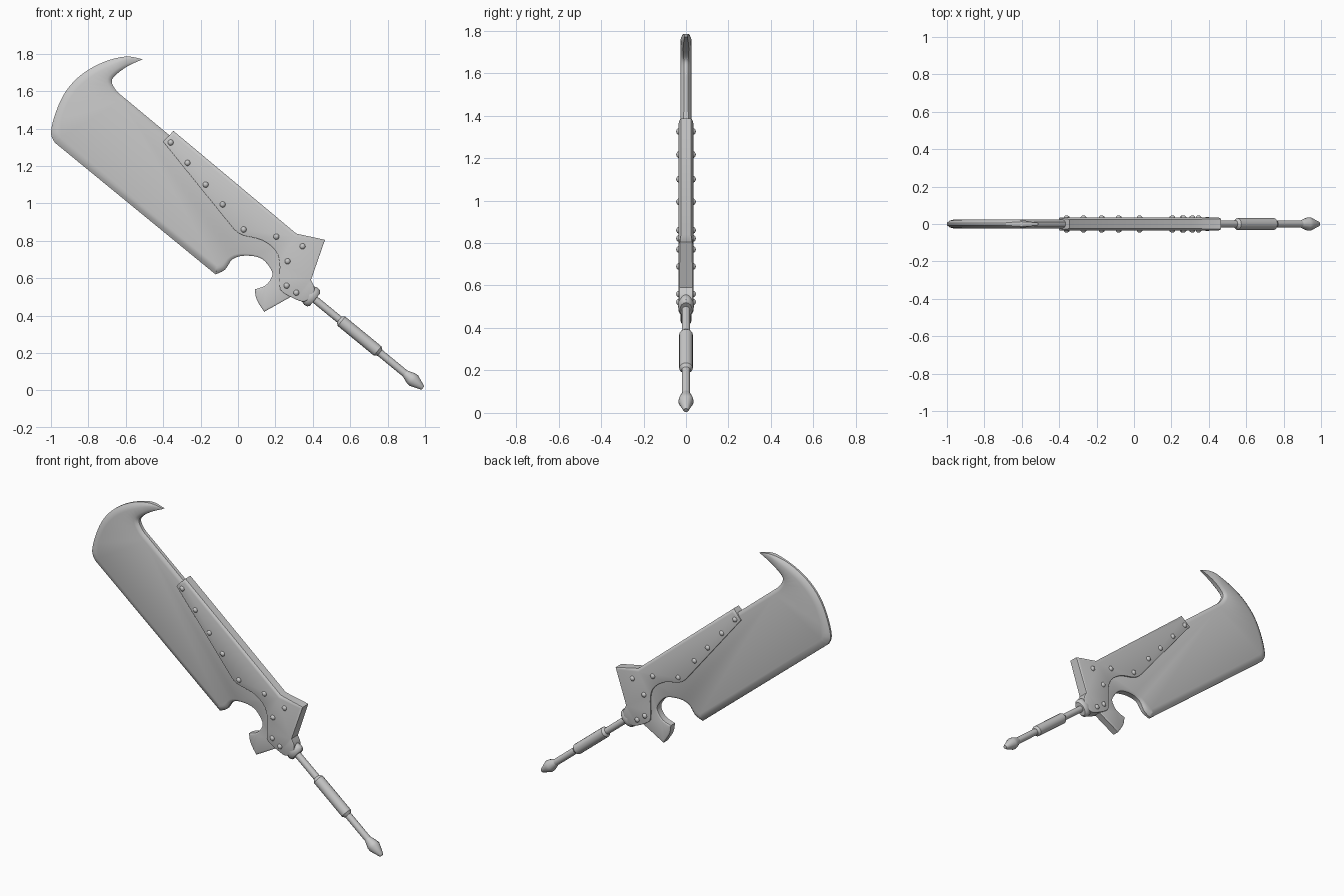
import bpy, bmesh, math
from mathutils import Vector

if "Cube" in bpy.data.objects:
    bpy.data.objects.remove(bpy.data.objects["Cube"])

steel = bpy.data.materials.new("light_steel")
steel.diffuse_color = (0.58, 0.58, 0.58, 1)
steel.use_nodes = True
steel.node_tree.nodes["Principled BSDF"].inputs["Base Color"].default_value = steel.diffuse_color


def finish(name, bm, angle=35):
    bmesh.ops.recalc_face_normals(bm, faces=bm.faces)
    me = bpy.data.meshes.new(name)
    bm.to_mesh(me)
    bm.free()
    me.materials.append(steel)
    ob = bpy.data.objects.new(name, me)
    bpy.context.collection.objects.link(ob)
    bpy.ops.object.select_all(action='DESELECT')
    bpy.context.view_layer.objects.active = ob
    ob.select_set(True)
    bpy.ops.object.shade_smooth_by_angle(angle=math.radians(angle))
    return ob


def smooth_runs(runs, n=4):
    """Join runs of (x, z, bevel) points; runs of three or more become curves."""
    out = []
    for run in runs:
        p = [Vector(q) for q in run]
        if len(p) == 2:
            pts = p
        else:
            e = [p[0]] + p + [p[-1]]
            pts = []
            for i in range(len(p) - 1):
                a, b, c, d = e[i:i + 4]
                for k in range(n):
                    t = k / n
                    pts.append(0.5 * (2*b + (c-a)*t + (2*a-5*b+4*c-d)*t*t
                                      + (3*b-a-3*c+d)*t**3))
            pts.append(p[-1])
        for q in pts:
            if not out or (q - out[-1]).xy.length > 1e-4:
                out.append(q)
    if (out[0] - out[-1]).xy.length < 1e-4:
        out.pop()
    return out


def slab(name, runs, half, taper=lambda x, z: 1.0):
    """Closed outline extruded in y, with rounded edges of varying width."""
    pts = smooth_runs(runs)
    n = len(pts)
    area = sum(pts[i-1].x*pts[i].y - pts[i].x*pts[i-1].y for i in range(n))
    side = 1 if area > 0 else -1
    bm = bmesh.new()
    rings = [[] for _ in range(6)]
    for i, p in enumerate(pts):
        d1 = (p - pts[i-1]).xy.normalized()
        d2 = (pts[(i+1) % n] - p).xy.normalized()
        n1, n2 = Vector((-d1.y, d1.x)), Vector((-d2.y, d2.x))
        m = (n1 + n2).normalized() * side
        w = max(p.z, 0.001)
        m *= w / max(0.6, abs(m.dot(n1)))
        drop = min(half * 0.75, w * 0.6)
        f = taper(p.x, p.y)
        levels = [(1, half), (0.4, half - 0.35*drop), (0, half - drop)]
        levels += [(a, -y) for a, y in reversed(levels)]
        for r, (a, y) in zip(rings, levels):
            r.append(bm.verts.new((p.x + m.x*a, y*f, p.y + m.y*a)))
    for a, b in zip(rings, rings[1:]):
        for i in range(n):
            j = (i + 1) % n
            bm.faces.new((a[i], a[j], b[j], b[i]))
    caps = [bm.faces.new(rings[0]), bm.faces.new(rings[-1])]
    bmesh.ops.recalc_face_normals(bm, faces=bm.faces)
    bmesh.ops.triangulate(bm, faces=caps)
    return finish(name, bm)


# Blade with hooked tip, long cutting edge, finger notch and rear spur
blade = [
    [(-.51, 1.77, .002), (-.60, 1.785, .018), (-.72, 1.755, .035),
     (-.835, 1.69, .04), (-.92, 1.60, .04), (-.973, 1.49, .04),
     (-1.0, 1.38, .04), (-.98, 1.325, .04)],
    [(-.98, 1.325, .04), (-.12, .62, .04)],
    [(-.12, .62, .03), (-.07, .645, .025), (-.03, .70, .02), (.035, .72, .012),
     (.125, .705, .008), (.18, .64, .008), (.178, .60, .008),
     (.145, .56, .008), (.09, .54, .008)],
    [(.09, .54, .008), (.10, .485, .008), (.14, .42, .008)],
    [(.14, .42, .008), (.30, .51, .008)],
    [(.30, .51, .008), (.30, .81, .02)],
    [(.30, .81, .02), (-.61, 1.566, .025)],
    [(-.61, 1.566, .025), (-.65, 1.602, .025), (-.675, 1.65, .025),
     (-.655, 1.685, .022), (-.59, 1.733, .016), (-.51, 1.77, .002)],
]
slab("blade", blade, 0.025,
     lambda x, z: min(1, max(0.25, (-.48 - x) / .14)) if z > 1.65 else 1)

# Riveted spine plate clasping the blade
plate = [
    [(-.345, 1.387, .018), (.312, .838, .018)],
    [(.312, .838, .015), (.465, .805, .012)],
    [(.465, .805, .012), (.39, .59, .006)],
    [(.39, .59, .006), (.408, .55, .006), (.40, .51, .006), (.37, .482, .006),
     (.33, .478, .006), (.24, .525, .004), (.222, .565, .004),
     (.222, .69, .004), (.195, .755, .004), (.125, .805, .004),
     (.025, .83, .004), (-.02, .86, .004)],
    [(-.02, .86, .004), (-.40, 1.33, .004)],
]
slab("spine_plate", plate, 0.035)

# Domed rivets on both faces
bm = bmesh.new()
for x, z in [(-.36, 1.325), (-.27, 1.216), (-.173, 1.10), (-.082, .994),
             (.03, .86), (.205, .822), (.345, .77), (.265, .69),
             (.26, .56), (.312, .522)]:
    for s in (-1, 1):
        ball = bmesh.ops.create_uvsphere(bm, u_segments=12, v_segments=8, radius=.016)
        for v in ball["verts"]:
            v.co = Vector((x + v.co.x, s*.032 + v.co.y*.9, z + v.co.z))
finish("rivets", bm, 60)


def lathe(name, profile, seg=16, squash=1.0):
    """Revolve (distance, radius) pairs about the handle axis."""
    axis = Vector((.773, 0, -.634)).normalized()
    across = Vector((-axis.z, 0, axis.x))
    origin = Vector((.65, 0, .29))
    bm = bmesh.new()
    rings = []
    for t, r in profile:
        rings.append([bm.verts.new(origin + axis*t
                      + across*(r*math.cos(2*math.pi*k/seg))
                      + Vector((0, squash*r*math.sin(2*math.pi*k/seg), 0)))
                      for k in range(seg)])
    for a, b in zip(rings, rings[1:]):
        for k in range(seg):
            j = (k + 1) % seg
            bm.faces.new((a[k], a[j], b[j], b[k]))
    bm.faces.new(rings[0])
    bm.faces.new(rings[-1])
    return finish(name, bm)


# Collar, rod, grip and pommel along the handle
lathe("collar", [(-.365, .05), (-.335, .058), (-.318, .055), (-.308, .044)], squash=.65)
lathe("handle_rod", [(-.37, .02), (.36, .02)])
lathe("grip", [(-.14, .021), (-.125, .032), (.125, .032), (.14, .021)])
lathe("pommel", [(.315, .02), (.355, .034), (.375, .036), (.43, .015), (.438, .011)])
